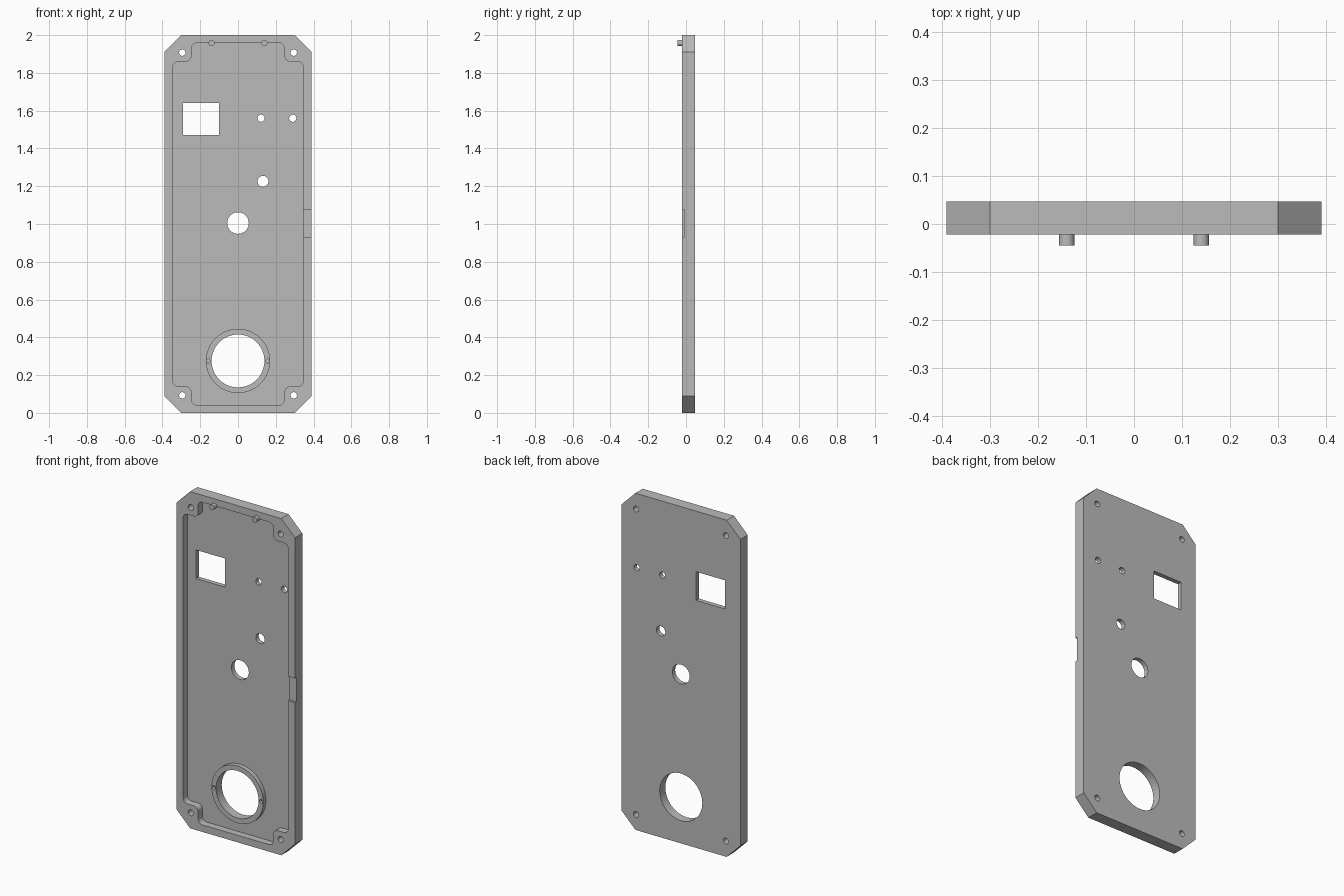
import bpy, bmesh, math
from mathutils import Vector

cube = bpy.data.objects.get("Cube")
if cube:
    bpy.data.objects.remove(cube)

FRONT, FLOOR, BACK = -0.022, 0.02, 0.047
MID = 1.0

grey = bpy.data.materials.new("plain grey")
grey.use_nodes = True
tone = (0.5, 0.5, 0.5, 1)
grey.diffuse_color = tone
grey.node_tree.nodes["Principled BSDF"].inputs["Base Color"].default_value = tone


def prism(name, outline, y0, y1):
    """Extrude an (x, z) outline from y0 to y1."""
    bm = bmesh.new()
    face = bm.faces.new([bm.verts.new((x, y0, z)) for x, z in outline])
    new = bmesh.ops.extrude_face_region(bm, geom=[face])["geom"]
    verts = [v for v in new if isinstance(v, bmesh.types.BMVert)]
    bmesh.ops.translate(bm, verts=verts, vec=(0, y1 - y0, 0))
    bmesh.ops.recalc_face_normals(bm, faces=bm.faces)
    mesh = bpy.data.meshes.new(name)
    bm.to_mesh(mesh)
    bm.free()
    mesh.materials.append(grey)
    ob = bpy.data.objects.new(name, mesh)
    bpy.context.collection.objects.link(ob)
    return ob


def circle(x, z, r, n=48):
    return [(x + r * math.cos(2 * math.pi * i / n),
             z + r * math.sin(2 * math.pi * i / n)) for i in range(n)]


def box(x0, x1, z0, z1):
    return [(x0, z0), (x1, z0), (x1, z1), (x0, z1)]


def four_way(quarter):
    """Mirror a quarter outline about x = 0 and z = MID into a full loop."""
    half = quarter + [(-x, z) for x, z in reversed(quarter)]
    return half + [(x, 2 * MID - z) for x, z in reversed(half)]


def fillet(points, r, steps=6):
    """Round every corner of a right-angled loop."""
    out = []
    for i, p in enumerate(points):
        p = Vector(p)
        a = (Vector(points[i - 1]) - p).normalized() * r
        b = (Vector(points[(i + 1) % len(points)]) - p).normalized() * r
        for k in range(steps + 1):
            t = math.pi / 2 * k / steps
            out.append(tuple(p + a * (1 - math.sin(t)) + b * (1 - math.cos(t))))
    return out


def boolean(target, tool, operation):
    mod = target.modifiers.new(tool.name, 'BOOLEAN')
    mod.operation, mod.solver, mod.object = operation, 'EXACT', tool
    bpy.context.view_layer.objects.active = target
    bpy.ops.object.modifier_apply(modifier=mod.name)
    bpy.data.objects.remove(tool)


# Chamfered plate
plate = prism("cover_plate", four_way([(0.39, 1.91), (0.30, 2.0)]), FRONT, BACK)

# Shallow cavity that steps around the corner screw bosses
cavity = fillet(four_way([(0.345, 1.86), (0.247, 1.86), (0.247, 1.958)]), 0.028)
boolean(plate, prism("cavity", cavity, FRONT - 0.1, FLOOR), 'DIFFERENCE')

# Raised collar and locating pegs
boolean(plate, prism("collar", circle(0, 0.275, 0.17, 64), -0.006, FLOOR + 0.01), 'UNION')
for side in (-1, 1):
    peg = prism("peg", circle(side * 0.14, 1.958, 0.016, 24), -0.045, FLOOR + 0.01)
    boolean(plate, peg, 'UNION')

# Through holes: corner screws, buttons, shaft and large port
holes = [(sx * 0.295, MID + sz * 0.907, 0.017) for sx in (-1, 1) for sz in (-1, 1)]
holes += [(0.122, 1.56, 0.019), (0.29, 1.56, 0.019), (0.132, 1.226, 0.029),
          (0, 1.005, 0.057), (0, 0.275, 0.14)]
for x, z, r in holes:
    boolean(plate, prism("hole", circle(x, z, r), -0.2, 0.2), 'DIFFERENCE')

# Blind holes in the collar
for side in (-1, 1):
    pin = prism("pin_hole", circle(side * 0.156, 0.275, 0.011, 24), -0.2, 0.012)
    boolean(plate, pin, 'DIFFERENCE')

# Rectangular window and side notch
boolean(plate, prism("window", box(-0.29, -0.10, 1.47, 1.64), -0.2, 0.2), 'DIFFERENCE')
boolean(plate, prism("notch", box(0.33, 0.5, 0.93, 1.075), -0.2, -0.008), 'DIFFERENCE')

# Smooth round walls, crisp edges
bpy.ops.object.select_all(action='DESELECT')
plate.select_set(True)
bpy.context.view_layer.objects.active = plate
bpy.ops.object.shade_smooth_by_angle(angle=math.radians(30))
